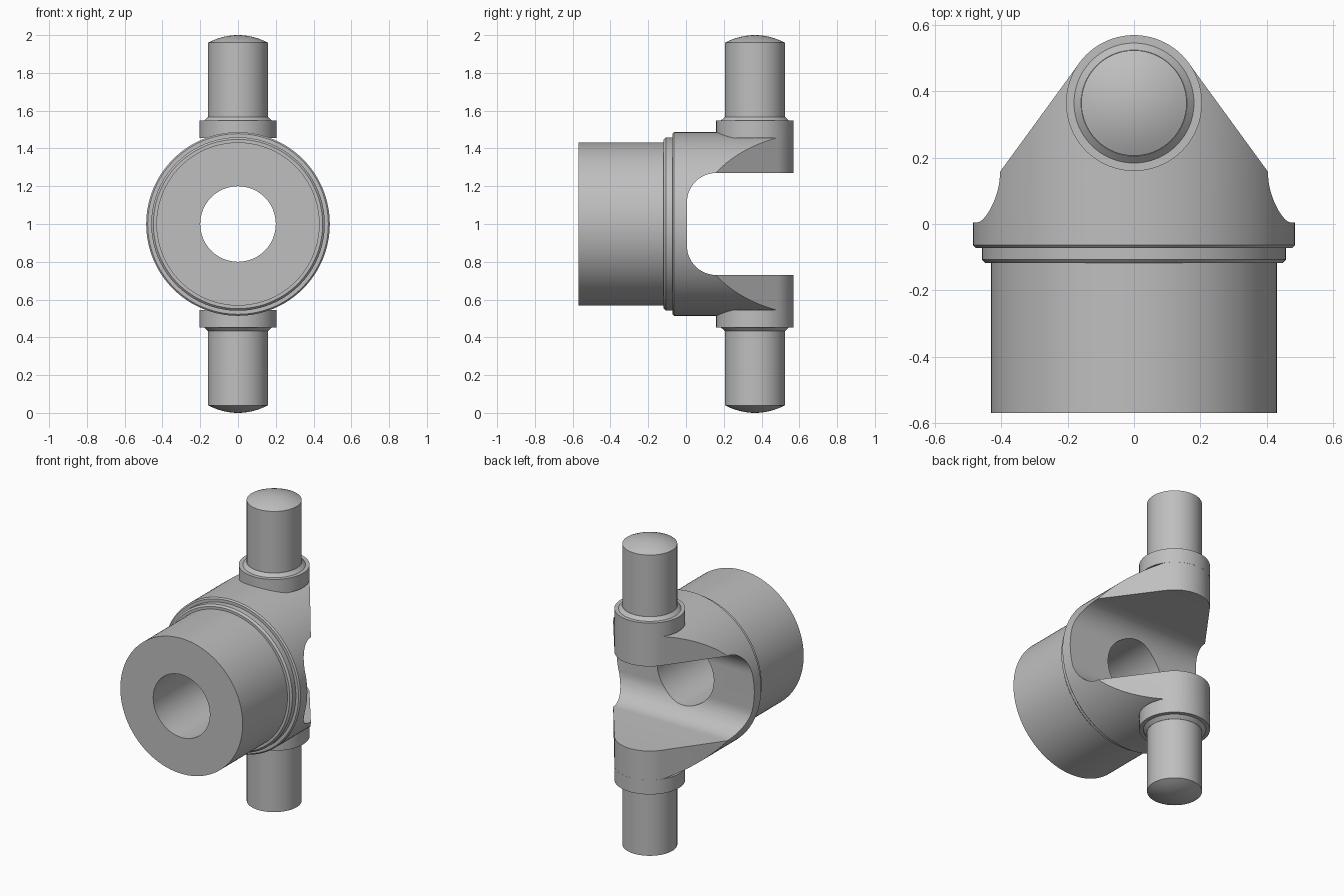
import bpy, bmesh, math

if "Cube" in bpy.data.objects:
    bpy.data.objects.remove(bpy.data.objects["Cube"])

grey = bpy.data.materials.new("plain_grey")
grey.diffuse_color = (0.52, 0.52, 0.52, 1)
grey.use_nodes = True
grey.node_tree.nodes["Principled BSDF"].inputs["Base Color"].default_value = grey.diffuse_color

PIN_Y = 0.365      # pin axis
BOSS_R = 0.205


def finish(name, bm):
    bmesh.ops.remove_doubles(bm, verts=bm.verts, dist=1e-5)
    bmesh.ops.recalc_face_normals(bm, faces=bm.faces)
    mesh = bpy.data.meshes.new(name)
    bm.to_mesh(mesh)
    bm.free()
    mesh.materials.append(grey)
    ob = bpy.data.objects.new(name, mesh)
    bpy.context.collection.objects.link(ob)
    return ob


def lathe(name, profile, place, n=96, closed=False):
    """Spin (radius, height) points; place maps (a, b, height) to x, y, z."""
    bm = bmesh.new()
    rings = []
    for r, h in profile:
        rings.append([bm.verts.new(place(r * math.cos(2 * math.pi * i / n),
                                         r * math.sin(2 * math.pi * i / n), h))
                      for i in range(n)])
    if closed:
        rings.append(rings[0])
    for a, b in zip(rings, rings[1:]):
        for i in range(n):
            j = (i + 1) % n
            bm.faces.new((a[i], a[j], b[j], b[i]))
    return finish(name, bm)


def prism(name, points, place, half):
    """Extrude a 2D outline between -half and +half."""
    bm = bmesh.new()
    lo = [bm.verts.new(place(u, v, -half)) for u, v in points]
    hi = [bm.verts.new(place(u, v, half)) for u, v in points]
    bm.faces.new(lo)
    bm.faces.new(hi)
    for i in range(len(points)):
        j = (i + 1) % len(points)
        bm.faces.new((lo[i], lo[j], hi[j], hi[i]))
    return finish(name, bm)


def arc(cx, cy, r, a0, a1, n):
    return [(cx + r * math.cos(math.radians(a0 + (a1 - a0) * i / n)),
             cy + r * math.sin(math.radians(a0 + (a1 - a0) * i / n)))
            for i in range(n + 1)]


def select(ob):
    bpy.ops.object.select_all(action='DESELECT')
    ob.select_set(True)
    bpy.context.view_layer.objects.active = ob


def boolean(ob, cutter, operation):
    m = ob.modifiers.new("cut", 'BOOLEAN')
    m.object, m.operation, m.solver = cutter, operation, 'EXACT'
    select(ob)
    bpy.ops.object.modifier_apply(modifier=m.name)
    bpy.data.objects.remove(cutter)


# stepped round body with through bore, axis along y
body = lathe("yoke_body", [
    (0.2, -0.57), (0.432, -0.57), (0.432, -0.118), (0.448, -0.118), (0.459, -0.107),
    (0.459, -0.072), (0.478, -0.072), (0.486, -0.064), (0.486, 0.62), (0.2, 0.62)],
    lambda a, b, h: (a, h, 1 + b), n=128, closed=True)

# plan outline: wide hub tapering tangentially to the round arm ends
slope = 0.326 / 0.237
plan = [(-0.6, -0.7), (0.6, -0.7), (0.6, 0.16 - 0.197 * slope)]
plan += arc(0, PIN_Y, BOSS_R - 0.0005, 36, 144, 32)
plan += [(-0.6, 0.16 - 0.197 * slope)]
boolean(body, prism("plan_cutter", plan, lambda u, v, w: (u, v, 1 + w), 0.8), 'INTERSECT')

# fork slot with rounded inner corners
R, Y0, H = 0.155, 0.005, 0.27
slot = [(0.8, -H)] + arc(Y0 + R, -H + R, R, 270, 180, 16)
slot += arc(Y0 + R, H - R, R, 180, 90, 16) + [(0.8, H)]
boolean(body, prism("slot_cutter", slot, lambda u, v, w: (w, u, 1 + v), 0.8), 'DIFFERENCE')

# bosses and domed pins, above and below
pin = [(0, 0.455), (BOSS_R, 0.455), (BOSS_R, 0.547), (0.181, 0.547), (0.16, 0.567), (0.159, 0.567)]
pin += [(0.159 * (1 - t / 8), 0.96 + 0.04 * (1 - (1 - t / 8) ** 2)) for t in range(9)]
parts = [body]
for name, s in (("upper_pin", 1), ("lower_pin", -1)):
    parts.append(lathe(name, pin, lambda a, b, h, s=s: (a, PIN_Y + b, 1 + s * h)))

for ob in parts:
    select(ob)
    bpy.ops.object.shade_smooth_by_angle(angle=math.radians(20))
